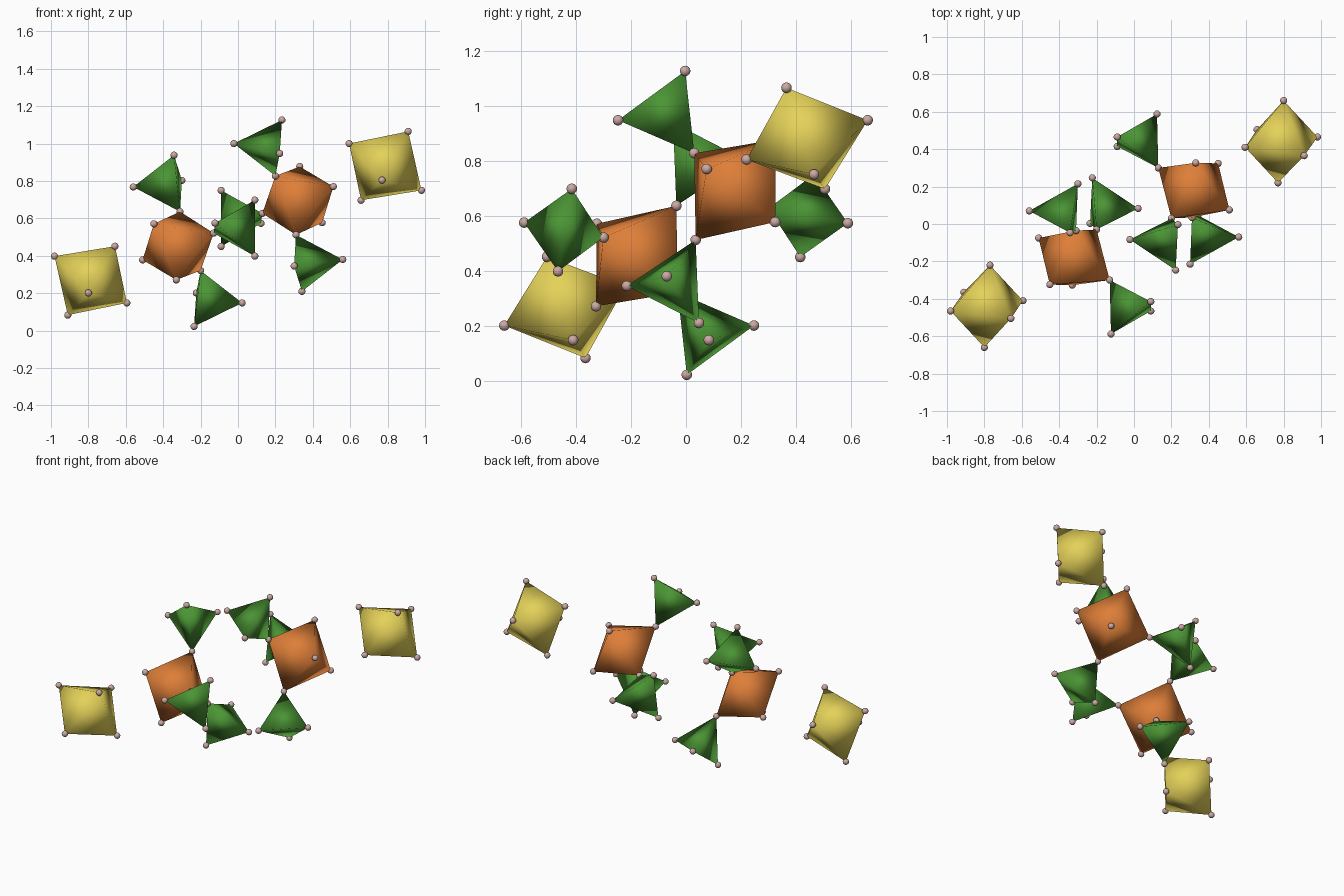
import bpy, bmesh
from mathutils import Vector, Matrix

if "Cube" in bpy.data.objects:
    bpy.data.objects.remove(bpy.data.objects["Cube"])

CENTRE = Vector((0, 0, 0.574))   # the whole model is point-symmetric about this
ATOM_R = 0.019


def material(name, rgb):
    m = bpy.data.materials.new(name)
    m.diffuse_color = (*rgb, 1)
    m.use_nodes = True
    m.node_tree.nodes["Principled BSDF"].inputs["Base Color"].default_value = m.diffuse_color
    return m


yellow = material("yellow", (0.78, 0.64, 0.10))
orange = material("orange", (0.73, 0.21, 0.04))
green = material("green", (0.07, 0.30, 0.035))
pink = material("pale_pink", (0.60, 0.40, 0.37))


def finish(name, bm, mat):
    me = bpy.data.meshes.new(name)
    bm.to_mesh(me)
    bm.free()
    for p in me.polygons:
        p.use_smooth = True
    me.materials.append(mat)
    ob = bpy.data.objects.new(name, me)
    bpy.context.collection.objects.link(ob)
    return ob


# Corners of one half of the cluster
half = {
    "yellow_octahedron": (yellow, [
        (.594, .41, 1.0), (.981, .465, .75), (.91, .365, 1.065),
        (.658, .505, .697), (.77, .22, .804), (.80, .66, .947)]),
    "orange_octahedron": (orange, [
        (.51, .075, .77), (.13, .30, .627), (.45, .324, .577),
        (.20, .03, .827), (.33, .327, .877), (.31, .035, .512)]),
    "lower_green_tetrahedron": (green, [
        (.56, -.07, .38), (.342, .047, .21), (.30, -.215, .345), (.31, .035, .512)]),
    "upper_green_tetrahedron": (green, [
        (-.022, -.083, 1.0), (.235, -.003, 1.126), (.223, -.247, .947), (.20, .03, .827)]),
    "inner_green_tetrahedron": (green, [
        (.123, .588, .573), (-.09, .465, .75), (-.09, .415, .45), (.13, .30, .627)]),
}

# Polyhedra: each built as a hull, then again inverted through the centre
corners = set()
for name, (mat, pts) in half.items():
    for side in ("right", "left"):
        bm = bmesh.new()
        for p in pts:
            v = Vector(p)
            if side == "left":
                v = 2 * CENTRE - v
            bm.verts.new(v)
            corners.add(tuple(round(c, 4) for c in v))
        bmesh.ops.convex_hull(bm, input=bm.verts[:])
        bmesh.ops.recalc_face_normals(bm, faces=bm.faces[:])
        finish(f"{name}_{side}", bm, mat)

# Small ball on every corner (shared corners get one)
bm = bmesh.new()
for c in sorted(corners):
    bmesh.ops.create_uvsphere(bm, u_segments=20, v_segments=12, radius=ATOM_R,
                              matrix=Matrix.Translation(c))
finish("corner_balls", bm, pink)
